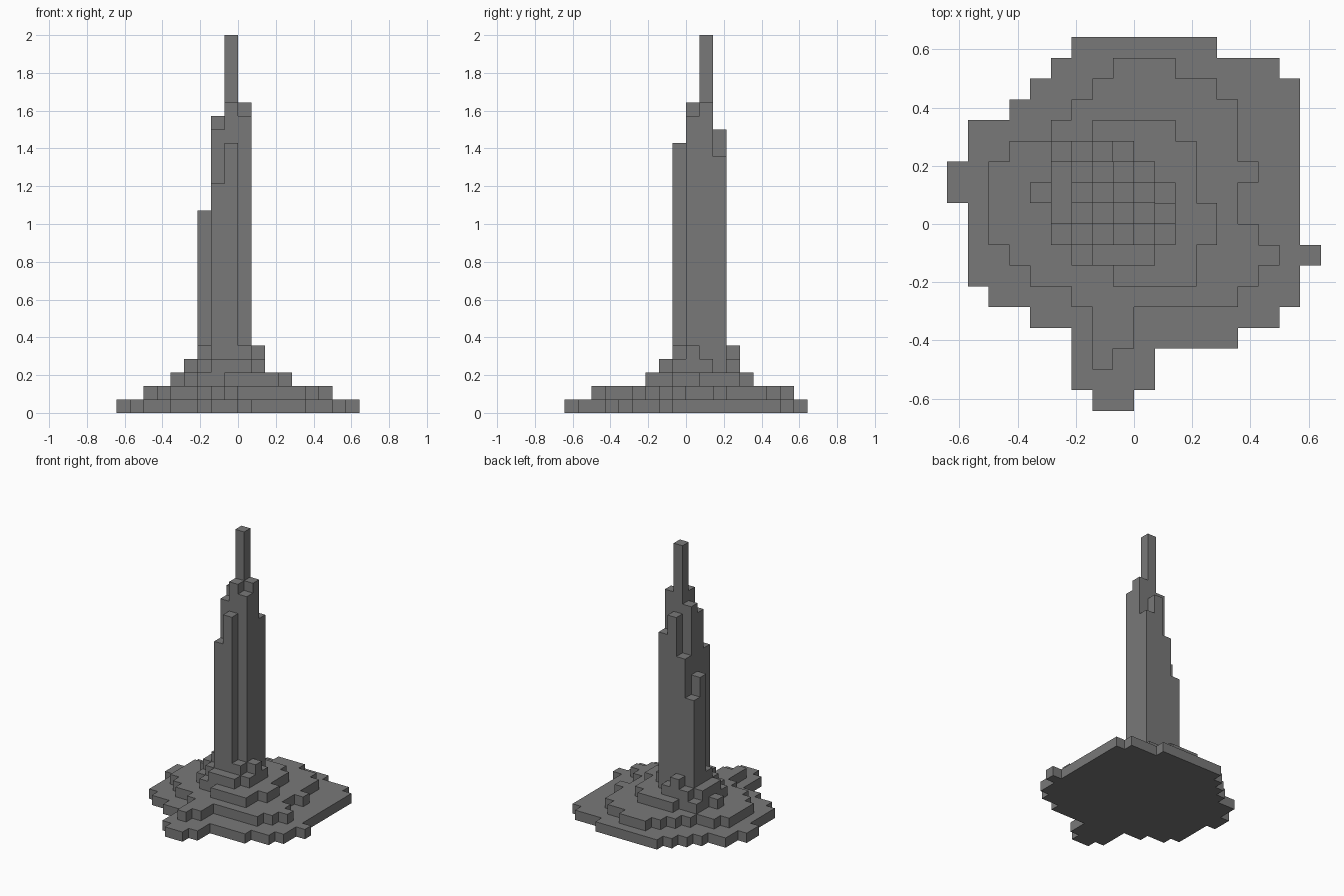
import bpy
import bmesh
from mathutils import Vector

if "Cube" in bpy.data.objects:
    bpy.data.objects.remove(bpy.data.objects["Cube"], do_unlink=True)

UNIT = 2 / 28  # edge of one block

# The single stone colour
stone = bpy.data.materials.new("grey_stone")
stone.use_nodes = True
GREY = (0.19, 0.19, 0.19, 1)
stone.diffuse_color = GREY
stone.node_tree.nodes["Principled BSDF"].inputs["Base Color"].default_value = GREY


def terrace(level, top_row, spans):
    """One block-high slab: an x span for each row, from back to front."""
    return {(x, top_row - i, level)
            for i, (left, right) in enumerate(spans)
            for x in range(left, right)}


def column(x, y, bottom, top):
    return {(x, y, z) for z in range(bottom, top)}


parts = {}

# Stepped base, bottom to top
parts["base_terrace"] = terrace(0, 8, [
    (-3, 4), (-4, 7), (-5, 8), (-6, 8), (-8, 8), (-8, 8), (-9, 8), (-9, 8), (-8, 8),
    (-8, 8), (-8, 9), (-8, 8), (-7, 8), (-5, 7), (-3, 5), (-3, 1), (-3, 1), (-2, 0)])
parts["second_terrace"] = terrace(1, 7, [
    (-1, 2), (-2, 4), (-3, 5), (-4, 5), (-6, 5), (-7, 6), (-7, 5), (-7, 5),
    (-7, 6), (-6, 7), (-5, 6), (-3, 5), (-2, 0), (-2, 0), (-2, -1)])
parts["third_terrace"] = terrace(2, 4, [
    (-2, 2), (-4, 3), (-4, 3), (-5, 3), (-4, 4), (-4, 4), (-3, 3), (-1, 3)])
parts["top_terrace"] = terrace(3, 3, [
    (-3, 0), (-4, 1), (-4, 2), (-4, 2), (-3, 2), (-2, 1)])

# Small blocks around the foot of the tower
parts["foot_blocks"] = set().union(*(
    column(x, y, 4, 5) for x, y in [(1, 0), (0, -1), (-3, 0), (-2, 3)]))

# Tower columns: heights for x from -3 to 0, rows from back to front
tower_rows = {2: (13, 17, 21, 19), 1: (15, 22, 23, 23),
              0: (0, 21, 23, 22), -1: (0, 17, 20, 0)}
parts["tower"] = set().union(*(
    column(i - 3, y, 4, top)
    for y, tops in tower_rows.items() for i, top in enumerate(tops)))

# Spire on the tower
parts["spire"] = column(-1, 1, 23, 28)

solid = set().union(*parts.values())


def build(name, cells):
    """Mesh of the exposed block faces of one part."""
    bm = bmesh.new()
    for cell in sorted(cells):
        for axis in range(3):
            for sign in (-1, 1):
                step = Vector((0, 0, 0))
                step[axis] = sign
                if tuple(int(a + b) for a, b in zip(cell, step)) in solid:
                    continue
                u, v = Vector((0, 0, 0)), Vector((0, 0, 0))
                u[(axis + 1) % 3] = 0.5
                v[(axis + 2) % 3] = 0.5 * sign
                mid = Vector(cell) + Vector((0.5, 0.5, 0.5)) + step / 2
                ring = (mid - u - v, mid + u - v, mid + u + v, mid - u + v)
                bm.faces.new([bm.verts.new(p * UNIT) for p in ring])
    bmesh.ops.remove_doubles(bm, verts=bm.verts, dist=UNIT / 100)
    mesh = bpy.data.meshes.new(name)
    bm.to_mesh(mesh)
    bm.free()
    mesh.materials.append(stone)
    bpy.context.collection.objects.link(bpy.data.objects.new(name, mesh))


for part_name, part_cells in parts.items():
    build(part_name, part_cells)
